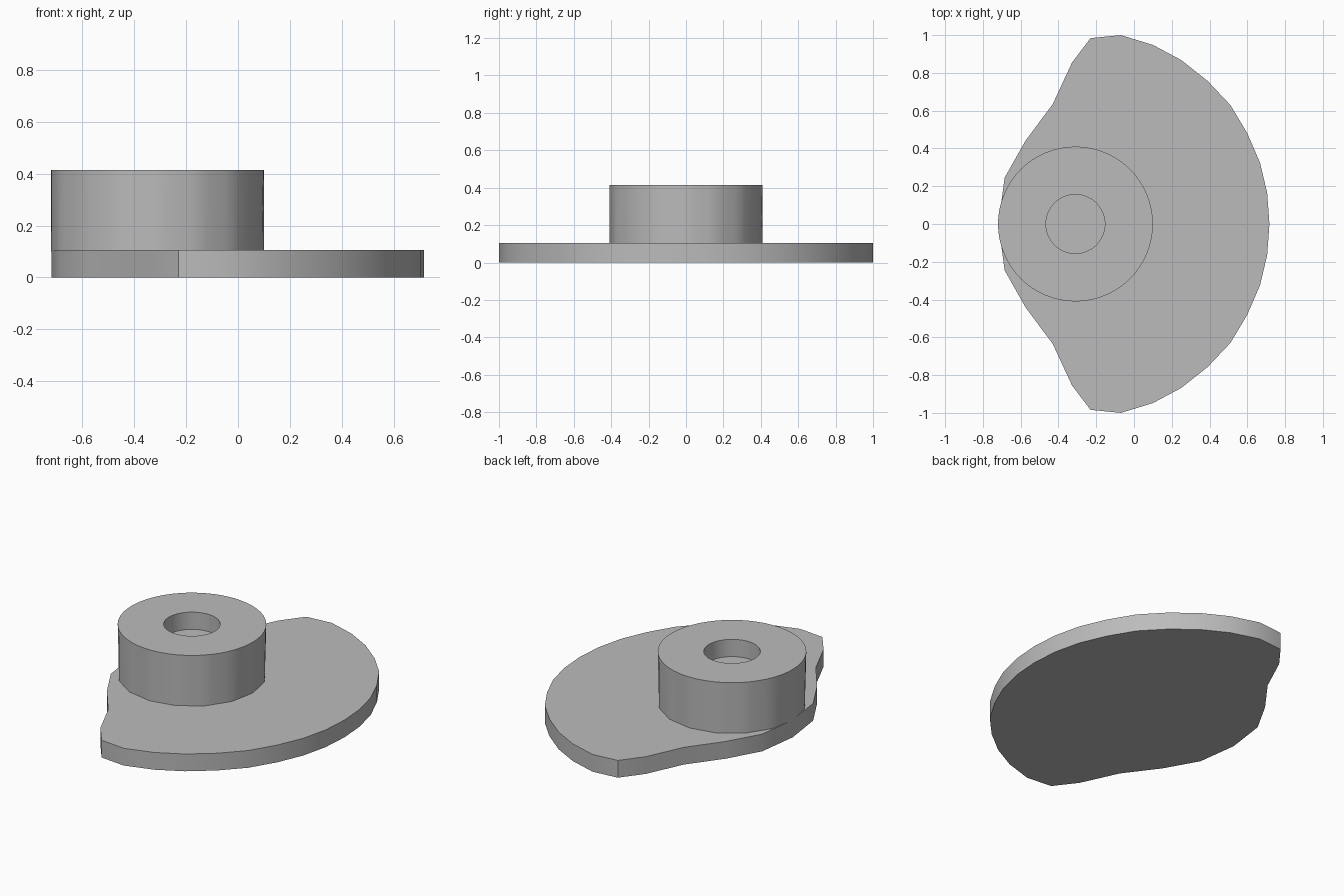
import bpy
import bmesh
from math import cos, sin, pi, radians

cube = bpy.data.objects.get("Cube")
if cube:
    bpy.data.objects.remove(cube)

grey = bpy.data.materials.new("plain grey")
colour = (0.5, 0.5, 0.5, 1)
grey.diffuse_color = colour
grey.use_nodes = True
grey.node_tree.nodes["Principled BSDF"].inputs["Base Color"].default_value = colour


def loft(name, rings):
    """Join a stack of matching closed rings and cap both ends."""
    bm = bmesh.new()
    loops = [[bm.verts.new(p) for p in ring] for ring in rings]
    n = len(loops[0])
    for low, high in zip(loops, loops[1:]):
        for i in range(n):
            j = (i + 1) % n
            bm.faces.new((low[i], low[j], high[j], high[i]))
    bm.faces.new(loops[0][::-1])
    bm.faces.new(loops[-1])
    bmesh.ops.recalc_face_normals(bm, faces=bm.faces)
    mesh = bpy.data.meshes.new(name)
    bm.to_mesh(mesh)
    bm.free()
    mesh.materials.append(grey)
    obj = bpy.data.objects.new(name, mesh)
    bpy.context.collection.objects.link(obj)
    bpy.ops.object.select_all(action="DESELECT")
    obj.select_set(True)
    bpy.context.view_layer.objects.active = obj
    bpy.ops.object.shade_smooth_by_angle(angle=radians(32))
    return obj


# Counterweight plate: half outline mirrored across y
PLATE_TOP = 0.105
half = [(0.717, 0), (0.705, 0.165), (0.667, 0.325), (0.6, 0.48), (0.51, 0.63),
        (0.39, 0.757), (0.25, 0.868), (0.1, 0.948), (-0.07, 1), (-0.23, 0.984),
        (-0.328, 0.855), (-0.43, 0.635), (-0.575, 0.44), (-0.685, 0.245),
        (-0.718, 0)]
outline = half + [(x, -y) for x, y in half[-2:0:-1]]
loft("counterweight_plate", [[(x, y, z) for x, y in outline] for z in (0, PLATE_TOP)])

# Round boss with a shallow blind hole; its foot is a coarser polygon
SEGMENTS, FOOT_SIDES = 64, 16
CENTRE_X = -0.31


def ring(radius, z, sides=SEGMENTS):
    points = []
    step = 2 * pi / sides
    for i in range(SEGMENTS):
        a = 2 * pi * i / SEGMENTS
        r = radius * cos(step / 2) / cos(a % step - step / 2)
        points.append((CENTRE_X + r * cos(a), r * sin(a), z))
    return points


loft("boss", [ring(0.41, PLATE_TOP - 0.005, FOOT_SIDES), ring(0.41, 0.415),
              ring(0.156, 0.415), ring(0.156, 0.31)])
